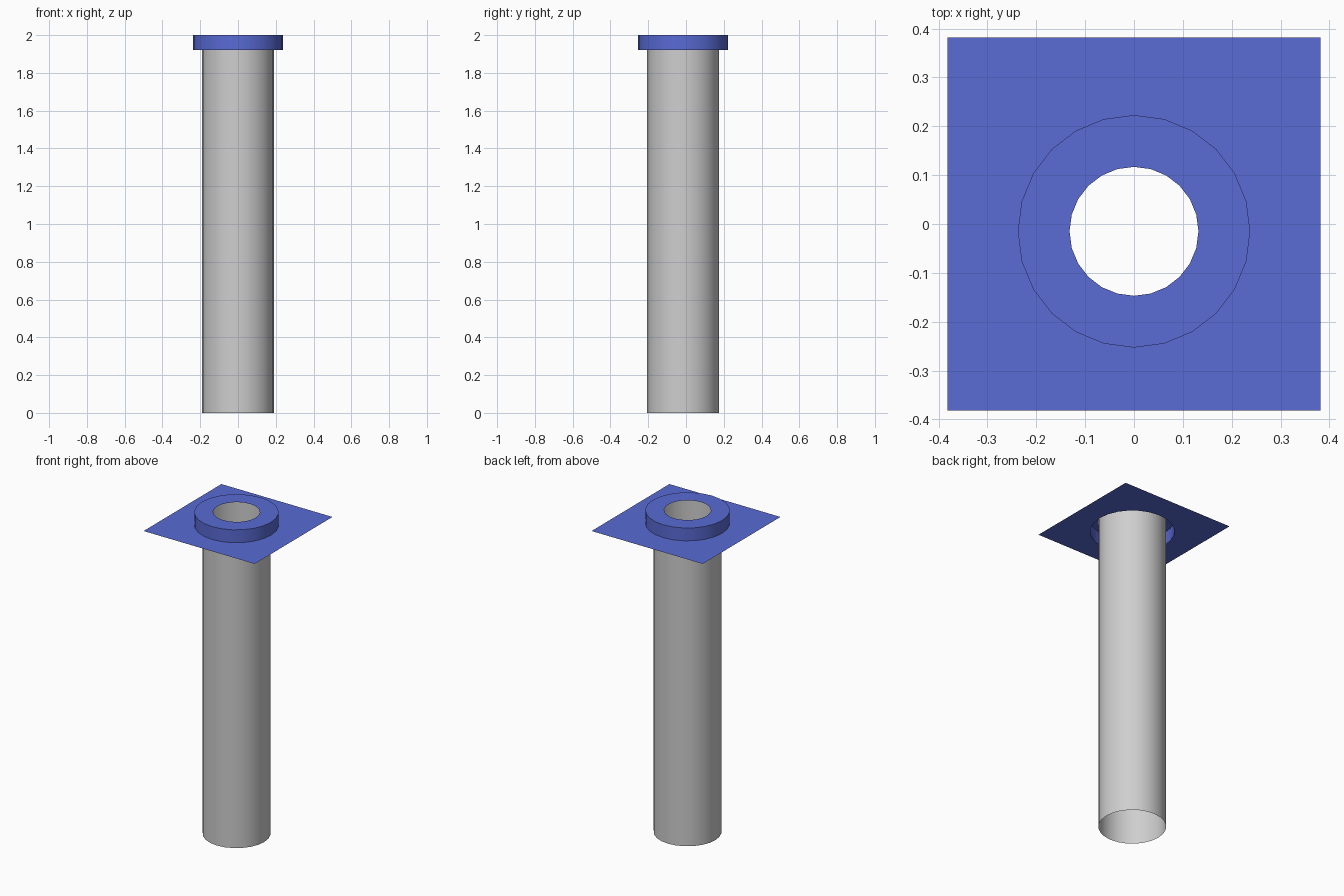
import bpy
import bmesh
from math import cos, sin, tau, radians

if "Cube" in bpy.data.objects:
    bpy.data.objects.remove(bpy.data.objects["Cube"], do_unlink=True)

SIDES = 24
CENTRE_Y = -0.015
PIPE_RADIUS = 0.191
COLLAR_RADIUS = 0.238
BORE_RADIUS = 0.132
PLATE_HALF = 0.382
PLATE_Z = 1.92
TOP_Z = 2.0


def make_material(name, colour):
    mat = bpy.data.materials.new(name)
    mat.use_nodes = True
    mat.diffuse_color = colour
    mat.node_tree.nodes["Principled BSDF"].inputs["Base Color"].default_value = colour
    return mat


def circle(radius, z):
    angles = [tau * i / SIDES for i in range(SIDES)]
    return [(radius * cos(a), CENTRE_Y + radius * sin(a), z) for a in angles]


def square(half, z):
    # Same number of points as a circle, pushed out onto the square's sides
    points = []
    for i in range(SIDES):
        c, s = cos(tau * i / SIDES), sin(tau * i / SIDES)
        k = half / max(abs(c), abs(s))
        points.append((k * c, k * s, z))
    return points


def loft(name, loops, mat):
    # Thin sheet joining each loop to the next
    bm = bmesh.new()
    rings = [[bm.verts.new(p) for p in loop] for loop in loops]
    for a, b in zip(rings, rings[1:]):
        for i in range(SIDES):
            j = (i + 1) % SIDES
            bm.faces.new((a[i], a[j], b[j], b[i]))
    mesh = bpy.data.meshes.new(name)
    bm.to_mesh(mesh)
    bm.free()
    mesh.materials.append(mat)
    obj = bpy.data.objects.new(name, mesh)
    bpy.context.collection.objects.link(obj)
    bpy.ops.object.select_all(action='DESELECT')
    obj.select_set(True)
    bpy.context.view_layer.objects.active = obj
    bpy.ops.object.shade_smooth_by_angle(angle=radians(30))
    return obj


grey = make_material("pipe grey", (0.62, 0.62, 0.62, 1))
blue = make_material("flashing blue", (0.1, 0.145, 0.66, 1))

# Open pipe, reaching up inside the collar
loft("pipe", [circle(PIPE_RADIUS, 0), circle(PIPE_RADIUS, TOP_Z - 0.002)], grey)

# Flat square plate with a round opening
loft("base_plate", [square(PLATE_HALF, PLATE_Z), circle(COLLAR_RADIUS, PLATE_Z)], blue)

# Collar: upright wall and a flat rim around the bore, open underneath
loft("collar", [circle(COLLAR_RADIUS, PLATE_Z), circle(COLLAR_RADIUS, TOP_Z),
                circle(BORE_RADIUS, TOP_Z)], blue)
